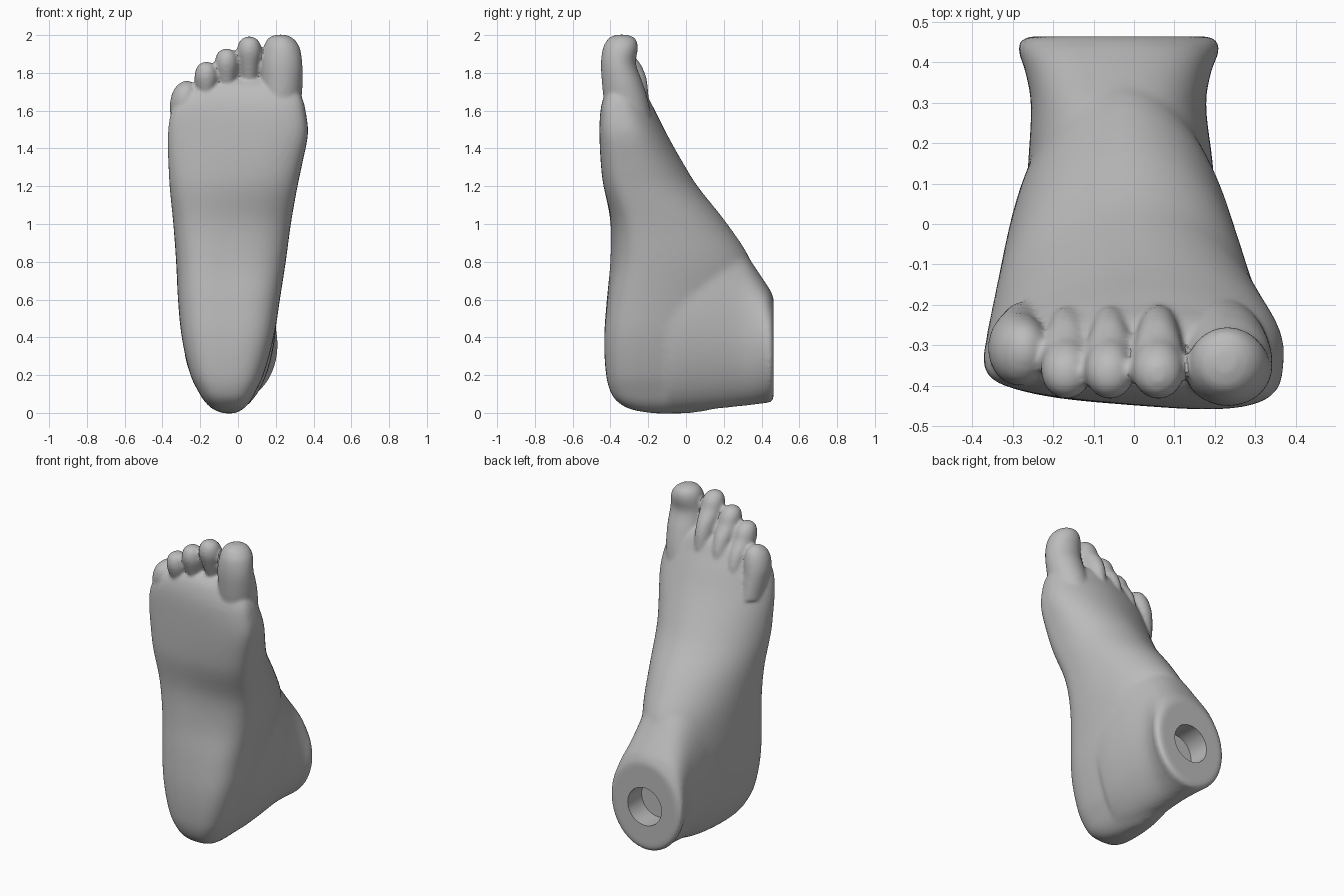
import bpy, bmesh, math

N = 48  # points per cross-section


def smooth_rows(rows, steps=4):
    """Insert in-between sections along a smooth curve."""
    def slope(i, k):
        a, b = rows[max(i - 1, 0)], rows[min(i + 1, len(rows) - 1)]
        return (b[k] - a[k]) / (b[0] - a[0])
    out = []
    for i in range(len(rows) - 1):
        p, q = rows[i], rows[i + 1]
        h = q[0] - p[0]
        for s in range(steps):
            t = s / steps
            row = [p[0] + h * t]
            for k in range(1, len(p)):
                row.append((2*t**3 - 3*t**2 + 1) * p[k] + (t**3 - 2*t**2 + t) * h * slope(i, k)
                           + (3*t**2 - 2*t**3) * q[k] + (t**3 - t**2) * h * slope(i + 1, k))
            out.append(row)
    return out + [list(rows[-1])]


def loft(bm, rows, along_y=False, mid=0.5, flat=2.0, arch=2.0):
    """Rows: position, x0, x1, b0, b1 and optionally sole tilt and ridge skew."""
    rings = []
    for row in smooth_rows(rows):
        t, x0, x1, b0, b1 = row[:5]
        tilt, skew = row[5:7] if len(row) > 5 else (0, 0)
        cx, hw = (x0 + x1) / 2, (x1 - x0) / 2
        cb = b0 + (b1 - b0) * mid
        ring = []
        for i in range(N):
            a = 2 * math.pi * i / N
            c, s = math.cos(a), math.sin(a)
            e = 2 / (flat if s < 0 else arch)
            u = math.copysign(abs(c) ** e, c)
            v = math.copysign(abs(s) ** e, s)
            x = cx + hw * u + skew * max(v, 0)
            b = cb + (v * (b1 - cb) if v > 0 else v * (cb - b0) - tilt * u * v)
            ring.append(bm.verts.new((x, t, b) if along_y else (x, b, t)))
        rings.append(ring)
    new = []
    for r, q in zip(rings, rings[1:]):
        for i in range(N):
            j = (i + 1) % N
            new.append(bm.faces.new((r[i], r[j], q[j], q[i])))
    new += [bm.faces.new(rings[0][::-1]), bm.faces.new(rings[-1])]
    bmesh.ops.recalc_face_normals(bm, faces=new)


def add_fuse(obj, iterations):
    """Fuse overlapping parts into one skin and soften the joins."""
    fuse = obj.modifiers.new("fuse", 'REMESH')
    fuse.mode = 'VOXEL'
    fuse.voxel_size = 0.01
    soften = obj.modifiers.new("soften", 'SMOOTH')
    soften.factor = 0.5
    soften.iterations = iterations


def bake(obj):
    bpy.ops.object.select_all(action='DESELECT')
    obj.select_set(True)
    bpy.context.view_layer.objects.active = obj
    bpy.ops.object.convert(target='MESH')


bm = bmesh.new()

# Heel, arch, instep and ball
loft(bm, [
    (-0.003, -0.075, -0.015, -0.17, 0.02, 0, 0),
    (0.015, -0.125, 0.02, -0.28, 0.13, 0, 0),
    (0.05, -0.168, 0.058, -0.352, 0.20, 0, 0),
    (0.10, -0.203, 0.088, -0.395, 0.24, 0, 0),
    (0.20, -0.252, 0.135, -0.423, 0.26, 0, 0),
    (0.40, -0.298, 0.19, -0.433, 0.30, 0, 0),
    (0.60, -0.318, 0.222, -0.418, 0.36, 0.01, 0),
    (0.80, -0.328, 0.253, -0.395, 0.345, 0.025, 0.01),
    (1.00, -0.343, 0.28, -0.395, 0.22, 0.018, 0.02),
    (1.20, -0.363, 0.315, -0.435, 0.062, -0.01, 0.03),
    (1.32, -0.37, 0.34, -0.445, -0.013, -0.022, 0.04),
    (1.48, -0.373, 0.37, -0.448, -0.103, -0.03, 0.05),
    (1.60, -0.355, 0.357, -0.443, -0.163, -0.028, 0.05),
    (1.67, -0.30, 0.34, -0.43, -0.20, -0.02, 0.03),
    (1.73, -0.20, 0.30, -0.405, -0.23, -0.01, 0),
    (1.77, -0.08, 0.21, -0.36, -0.27, 0, 0),
], mid=0.33, flat=3.2, arch=1.85)

# Ankle
loft(bm, [
    (-0.10, -0.265, 0.20, 0.005, 1.10),
    (0.00, -0.27, 0.205, 0.008, 1.08),
    (0.15, -0.262, 0.195, 0.02, 1.015),
    (0.30, -0.255, 0.178, 0.036, 0.865),
    (0.38, -0.27, 0.192, 0.045, 0.75),
    (0.42, -0.282, 0.206, 0.052, 0.69),
    (0.45, -0.275, 0.20, 0.06, 0.645),
], along_y=True, arch=2.2)

mesh = bpy.data.meshes.new("foot")
bm.to_mesh(mesh)
bm.free()
foot = bpy.data.objects.new("foot", mesh)
bpy.context.collection.objects.link(foot)
add_fuse(foot, 25)
bake(foot)

bm = bmesh.new()
bm.from_mesh(foot.data)

# Flat-ended rim of the ankle
loft(bm, [
    (0.37, -0.262, 0.185, 0.047, 0.755),
    (0.42, -0.284, 0.208, 0.052, 0.69),
    (0.445, -0.284, 0.209, 0.057, 0.65),
    (0.457, -0.274, 0.199, 0.066, 0.625),
    (0.464, -0.252, 0.177, 0.088, 0.60),
], along_y=True)

# Big toe
loft(bm, [
    (1.50, 0.08, 0.32, -0.42, -0.17), (1.65, 0.11, 0.335, -0.435, -0.20),
    (1.75, 0.12, 0.342, -0.445, -0.23), (1.85, 0.125, 0.34, -0.45, -0.265),
    (1.93, 0.135, 0.328, -0.44, -0.255), (1.97, 0.15, 0.305, -0.42, -0.262),
    (1.99, 0.17, 0.28, -0.40, -0.28), (2.002, 0.20, 0.25, -0.365, -0.315),
])

# Three middle toes, stepping down towards the outside
for cx, top, k in ((0.06, 1.992, 1.0), (-0.06, 1.928, 0.96), (-0.167, 1.858, 0.96)):
    loft(bm, [(top + dz, cx - w * k, cx + w * k, y0, y1) for dz, w, y0, y1 in (
        (-0.40, 0.060, -0.36, -0.195), (-0.24, 0.056, -0.375, -0.205),
        (-0.16, 0.060, -0.405, -0.232), (-0.09, 0.066, -0.43, -0.28),
        (-0.045, 0.060, -0.43, -0.30), (-0.015, 0.043, -0.415, -0.325),
        (0.0, 0.016, -0.39, -0.35))])

# Little toe
loft(bm, [
    (1.45, -0.34, -0.20, -0.38, -0.19), (1.60, -0.36, -0.215, -0.392, -0.215),
    (1.66, -0.357, -0.208, -0.40, -0.225), (1.71, -0.34, -0.213, -0.39, -0.24),
    (1.74, -0.315, -0.23, -0.365, -0.26), (1.758, -0.285, -0.255, -0.33, -0.29),
])
bm.to_mesh(foot.data)
bm.free()

grey = bpy.data.materials.new("plain grey")
grey.diffuse_color = (0.5, 0.5, 0.5, 1)
foot.data.materials.clear()
foot.data.materials.append(grey)

# Cutter for the round socket in the ankle end
bpy.ops.mesh.primitive_cylinder_add(vertices=48, radius=0.118, depth=0.28,
                                    location=(-0.035, 0.465, 0.335),
                                    rotation=(math.pi / 2, 0, 0))
cutter = bpy.context.object
cutter.name = "socket_cutter"
cutter.data.materials.append(grey)
cutter.hide_render = True

add_fuse(foot, 5)
socket = foot.modifiers.new("socket", 'BOOLEAN')
socket.operation = 'DIFFERENCE'
socket.solver = 'EXACT'
socket.object = cutter
bake(foot)
bpy.data.objects.remove(cutter)
bpy.ops.object.shade_smooth_by_angle(angle=math.radians(40))
